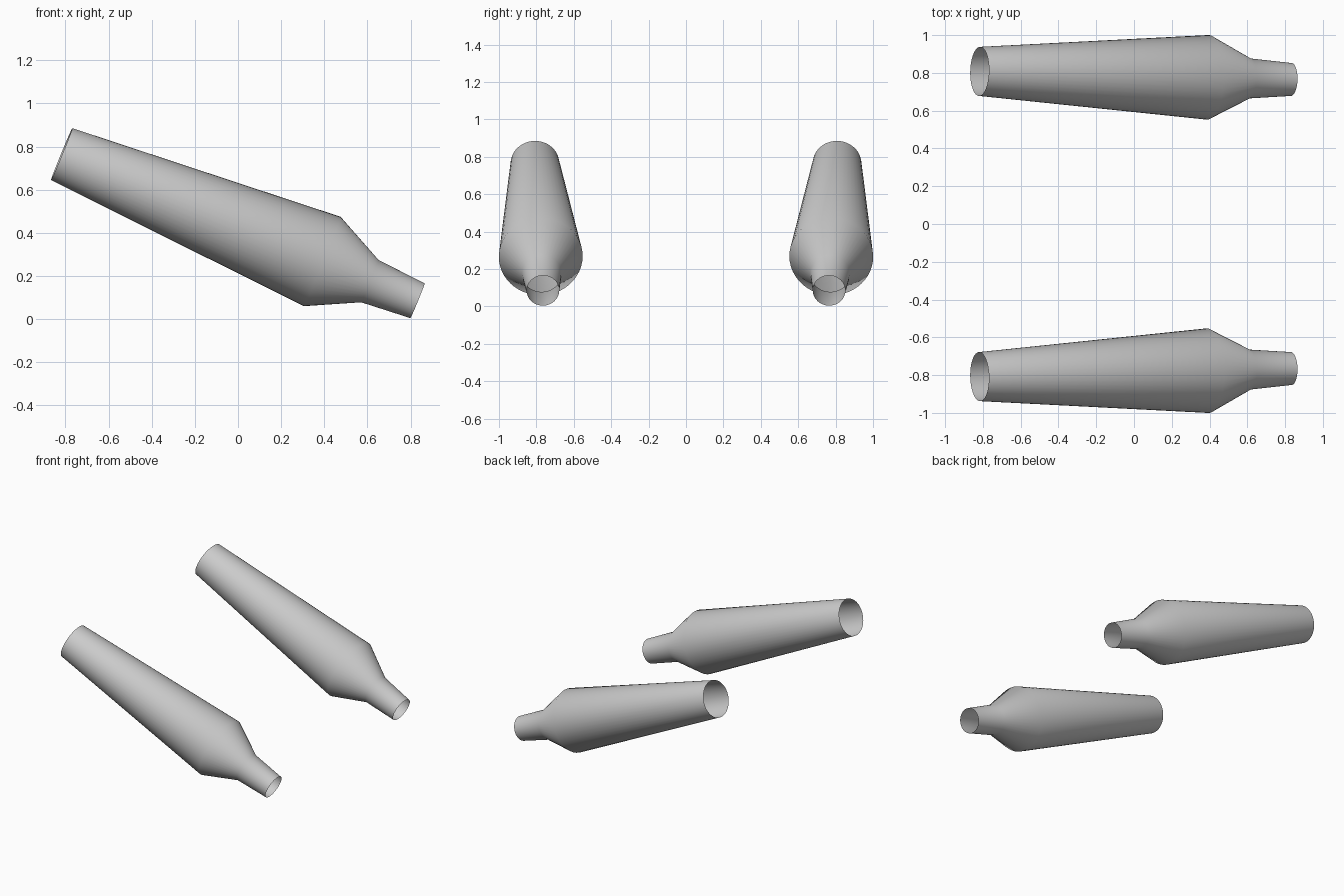
import bpy, bmesh, math
from mathutils import Vector

if "Cube" in bpy.data.objects:
    bpy.data.objects.remove(bpy.data.objects["Cube"])

SIDES = 48
START = Vector((-0.8175, 0.808, 0.765))   # centre of the wide open end
END = Vector((0.8325, 0.765, 0.085))      # centre of the narrow open end
# (fraction along the axis, radius)
PROFILE = [(0.0, 0.130), (0.732, 0.224), (0.866, 0.106), (1.0, 0.087)]

grey = bpy.data.materials.new("light_grey")
grey.diffuse_color = (0.6, 0.6, 0.6, 1)
grey.use_nodes = True
grey.node_tree.nodes["Principled BSDF"].inputs["Base Color"].default_value = grey.diffuse_color


def make_pipe(name, side):
    """Open, single-walled tapered tube; side mirrors it across y."""
    flip = Vector((1, side, 1))
    start, end = START * flip, END * flip
    axis = (end - start).normalized()
    across = Vector((0, 0, 1)).cross(axis).normalized()
    up = axis.cross(across)
    bm = bmesh.new()
    rings = []
    for t, r in PROFILE:
        centre = start.lerp(end, t)
        ring = []
        for i in range(SIDES):
            a = 2 * math.pi * i / SIDES
            ring.append(bm.verts.new(centre + r * (math.cos(a) * across + math.sin(a) * up)))
        rings.append(ring)
    for lower, upper in zip(rings, rings[1:]):
        for i in range(SIDES):
            j = (i + 1) % SIDES
            face = bm.faces.new((lower[i], lower[j], upper[j], upper[i]))
            face.smooth = True
    mesh = bpy.data.meshes.new(name)
    bm.to_mesh(mesh)
    bm.free()
    mesh.materials.append(grey)
    obj = bpy.data.objects.new(name, mesh)
    bpy.context.collection.objects.link(obj)


# Mirrored pair of pipes
make_pipe("pipe_back", 1)
make_pipe("pipe_front", -1)
